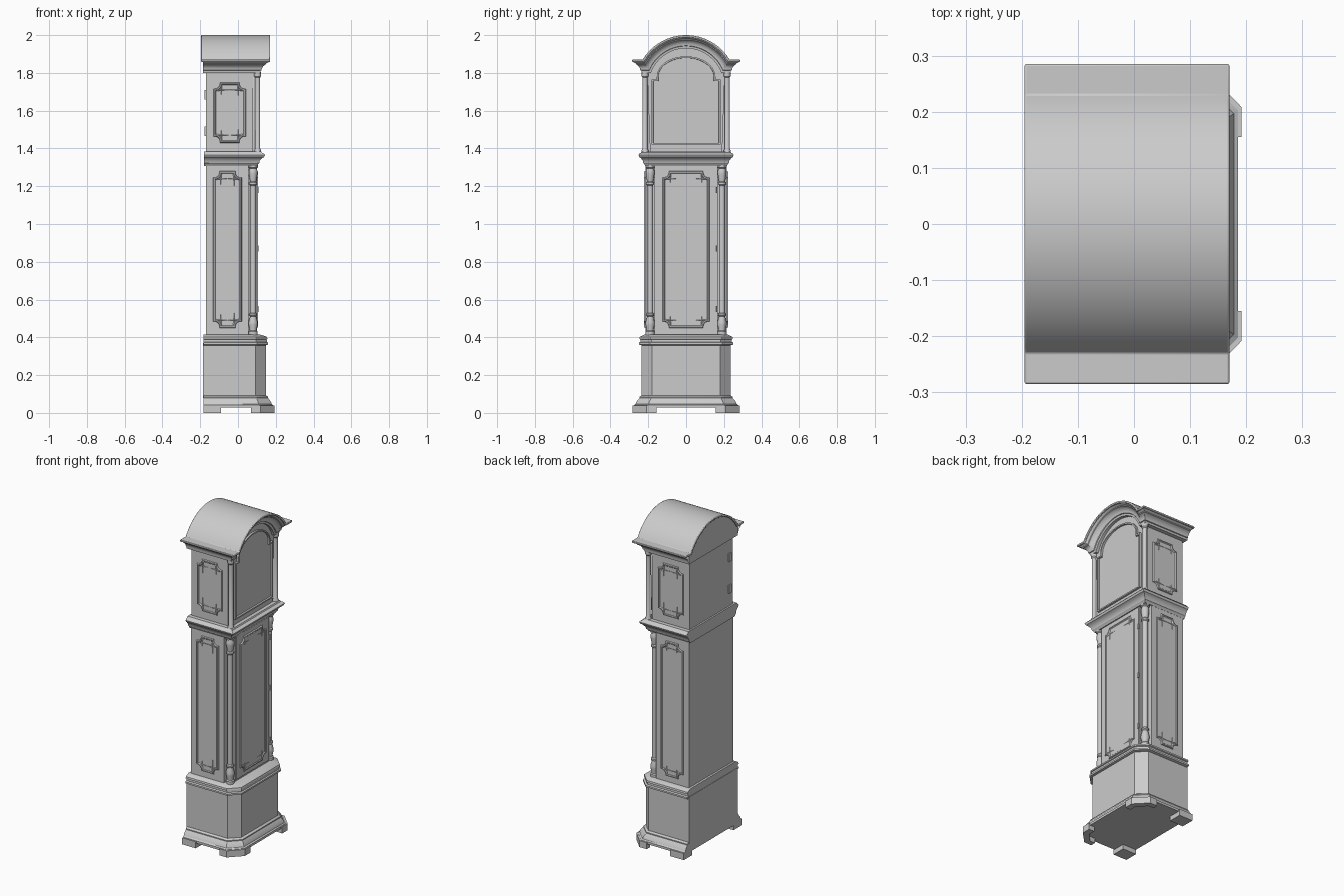
import bpy, bmesh, math

old = bpy.data.objects.get("Cube")
if old:
    bpy.data.objects.remove(old, do_unlink=True)

grey = bpy.data.materials.new("plain_grey")
grey.use_nodes = True
tone = (0.6, 0.6, 0.6, 1)
grey.diffuse_color = tone
grey.node_tree.nodes["Principled BSDF"].inputs["Base Color"].default_value = tone
parts = []


def finish(name, bm):
    bmesh.ops.recalc_face_normals(bm, faces=bm.faces)
    mesh = bpy.data.meshes.new(name)
    bm.to_mesh(mesh)
    bm.free()
    mesh.materials.append(grey)
    obj = bpy.data.objects.new(name, mesh)
    bpy.context.collection.objects.link(obj)
    parts.append(obj)
    return obj


def loft(name, rings, insets=()):
    """Join closed rings into a solid; insets are (thickness, depth) steps on the last cap."""
    bm = bmesh.new()
    loops = [[bm.verts.new(p) for p in ring] for ring in rings]
    n = len(loops[0])
    for a, b in zip(loops, loops[1:]):
        for i in range(n):
            j = (i + 1) % n
            bm.faces.new((a[i], a[j], b[j], b[i]))
    bm.faces.new(loops[0])
    cap = bm.faces.new(loops[-1])
    bmesh.ops.recalc_face_normals(bm, faces=bm.faces)
    for thickness, depth in insets:
        bmesh.ops.inset_region(bm, faces=[cap], thickness=thickness, depth=depth,
                               use_even_offset=True)
    return finish(name, bm)


# Ways of placing a flat outline (u, v) at distance d
def facing_front(u, v, d): return (d, u, v)
def facing_left(u, v, d): return (u, d, v)
def facing_right(u, v, d): return (u, -d, v)
def lying(u, v, d): return (u, v, d)


def prism(name, pts, place, near, far, insets=()):
    return loft(name, [[place(u, v, d) for u, v in pts] for d in (near, far)], insets)


def box(name, x, y, z):
    return prism(name, [(x[0], y[0]), (x[1], y[0]), (x[1], y[1]), (x[0], y[1])], lying, *z)


def stack(name, back, levels):
    """Solid from levels (z, front, half width, front chamfer)."""
    rings = []
    for z, f, w, c in levels:
        half = [(back, w), (f - c, w), (f, w - c)]
        rings.append([(x, -y, z) for x, y in half] + [(x, y, z) for x, y in reversed(half)])
    return loft(name, rings)


def lathe(name, x, y, profile, sides=20):
    turn = [2 * math.pi * i / sides for i in range(sides)]
    return loft(name, [[(x + r * math.cos(t), y + r * math.sin(t), z) for t in turn]
                       for r, z in profile])


def notched(u0, u1, v0, v1, r, s=0.006):
    """Rectangle whose corners are scooped out by stepped quarter circles."""
    hu, hv, cu, cv = (u1 - u0) / 2, (v1 - v0) / 2, (u0 + u1) / 2, (v0 + v1) / 2
    corner = [(hu - r - s, hv)]
    for i in range(9):
        t = math.pi / 2 * i / 8
        corner.append((hu - s - r * math.cos(t), hv - s - r * math.sin(t)))
    corner.append((hu, hv - r - s))
    back = corner[::-1]
    pts = corner + [(u, -v) for u, v in back]
    pts += [(-u, -v) for u, v in corner] + [(-u, v) for u, v in back]
    return [(cu + u, cv + v) for u, v in pts]


ARCH_Z, ARCH_R, EAVE, STEPS = 1.732, 0.198, 1.80, 32


def arch(w, h):
    """Shouldered arch line raised by h, from -y to +y."""
    r, z = ARCH_R + h, EAVE + h
    start = math.asin((z - ARCH_Z) / r)
    arc = [start + (math.pi - 2 * start) * i / STEPS for i in range(STEPS + 1)]
    return [(-w, z)] + [(-r * math.cos(t), ARCH_Z + r * math.sin(t)) for t in arc] + [(w, z)]


MOULD = [(0.003, 0.006), (0.006, 0), (0.004, -0.004)]

# Bracket feet
for side, s in (("left", 1), ("right", -1)):
    front = [(0.07, 0.282), (0.12, 0.282), (0.192, 0.208), (0.192, 0.155),
             (0.155, 0.155), (0.155, 0.195), (0.105, 0.25), (0.07, 0.25)]
    prism("front_foot_" + side, [(x, s * y) for x, y in front], lying, 0, 0.04)
    box("back_foot_" + side, (-0.182, -0.09), sorted((s * 0.2, s * 0.282)), (0, 0.04))

# Plinth with flared skirt and capping mould
stack("skirt", -0.182, [(0.028, 0.185, 0.275, 0.072), (0.042, 0.185, 0.275, 0.072),
                        (0.048, 0.178, 0.267, 0.07), (0.06, 0.174, 0.262, 0.068),
                        (0.078, 0.16, 0.247, 0.062), (0.084, 0.16, 0.247, 0.062),
                        (0.092, 0.15, 0.236, 0.057)])
stack("plinth", -0.185, [(0.08, 0.148, 0.235, 0.056), (0.37, 0.148, 0.235, 0.056)])
stack("plinth_mould", -0.183, [(0.358, 0.148, 0.235, 0.056), (0.362, 0.16, 0.25, 0.06),
                               (0.372, 0.16, 0.25, 0.06), (0.376, 0.153, 0.24, 0.058),
                               (0.388, 0.152, 0.24, 0.058), (0.391, 0.156, 0.247, 0.06),
                               (0.402, 0.153, 0.245, 0.058), (0.408, 0.14, 0.235, 0.055),
                               (0.415, 0.115, 0.22, 0.045)])

# Trunk, its door and side panels
box("trunk", (-0.17, 0.055), (-0.215, 0.215), (0.40, 1.33))
box("trunk_front", (0.05, 0.095), (-0.166, 0.166), (0.40, 1.33))
box("trunk_door", (0.09, 0.1), (-0.158, 0.158), (0.425, 1.305))
prism("door_panel", notched(-0.125, 0.125, 0.45, 1.28, 0.028), facing_front, 0.09, 0.101, MOULD)
for side, place in (("left", facing_left), ("right", facing_right)):
    prism("trunk_panel_" + side, notched(-0.132, 0.02, 0.45, 1.28, 0.028), place,
          0.205, 0.216, MOULD)
    prism("hood_panel_" + side, notched(-0.13, 0.042, 1.43, 1.75, 0.028), place,
          0.2, 0.211, MOULD)
for i, z in enumerate((0.55, 0.87, 1.18)):
    lathe("door_hinge_%d" % i, 0.103, 0.16, [(0.005, z - 0.015), (0.005, z + 0.015)], 10)

# Turned columns
trunk_column = [(0.024, 0.41), (0.024, 0.43), (0.019, 0.436), (0.019, 0.445), (0.024, 0.465),
                (0.024, 0.48), (0.016, 0.51), (0.021, 0.515), (0.021, 0.524), (0.016, 0.53),
                (0.016, 1.205), (0.021, 1.21), (0.021, 1.219), (0.016, 1.225), (0.023, 1.265),
                (0.023, 1.28), (0.018, 1.295), (0.025, 1.3), (0.025, 1.325)]
hood_column = [(0.018, 1.375), (0.018, 1.39), (0.013, 1.4), (0.013, 1.775),
               (0.018, 1.782), (0.018, 1.805)]
for side, s in (("left", 1), ("right", -1)):
    lathe("trunk_column_" + side, 0.08, s * 0.19, trunk_column)
    lathe("hood_column_" + side, 0.104, s * 0.217, hood_column)

# Waist mould between trunk and hood
stack("waist_mould", -0.18, [(1.308, 0.103, 0.216, 0), (1.318, 0.108, 0.221, 0),
                             (1.322, 0.112, 0.226, 0), (1.335, 0.115, 0.229, 0),
                             (1.35, 0.128, 0.24, 0), (1.354, 0.138, 0.247, 0),
                             (1.366, 0.143, 0.252, 0), (1.372, 0.138, 0.248, 0),
                             (1.378, 0.126, 0.238, 0), (1.385, 0.122, 0.234, 0)])

# Hood case with arched head
prism("hood", [(-0.21, 1.37)] + arch(0.21, 0.05) + [(0.21, 1.37)], facing_front, -0.17, 0.08)
prism("hood_front", [(-0.19, 1.37)] + arch(0.21, 0.03)[1:-1] + [(0.19, 1.37)],
      facing_front, 0.07, 0.1)

# Arched hood door with sunken pane
half = [(0.182, 1.42), (0.182, 1.765), (0.155, 1.765)]
half += [(0.155 * math.cos(t), 1.78 + 0.108 * math.sin(t))
         for t in (math.pi / 2 * i / 16 for i in range(16))]
door = half + [(0, 1.888)] + [(-y, z) for y, z in reversed(half)]
prism("hood_door", door, facing_front, 0.09, 0.112, [(0.008, 0), (0.001, -0.01)])

# Cornice swept round the sides and over the arch
profile = [(-0.03, 0), (0, 0), (0.002, 0.012), (0.007, 0.014), (0.008, 0.022), (0.014, 0.034),
           (0.026, 0.044), (0.03, 0.045), (0.031, 0.05), (0.042, 0.056), (0.046, 0.06)]
rings = []
for out, rise in profile:
    line, front = arch(0.235 + out, rise), 0.118 + out
    y, z = line[-1]
    rings.append([(-0.185, -y, z)] + [(front, u, v) for u, v in line] + [(-0.185, y, z)])
bm = bmesh.new()
loops = [[bm.verts.new(p) for p in ring] for ring in rings]
for a, b in zip(loops, loops[1:]):
    for i in range(len(a) - 1):
        bm.faces.new((a[i], a[i + 1], b[i + 1], b[i]))
finish("cornice", bm)

# Barrel roof slab with a rounded rim
outer, inner = arch(0.285, 0.07), arch(0.285, 0.058)
roof = prism("roof", outer + inner[::-1], facing_front, -0.195, 0.17)
bevel = roof.modifiers.new("rim", "BEVEL")
bevel.width, bevel.segments, bevel.limit_method = 0.003, 2, "ANGLE"
bevel.angle_limit = math.radians(50)
prism("roof_back", [(-0.235, 1.8)] + arch(0.235, 0.06) + [(0.235, 1.8)],
      facing_front, -0.185, -0.16)

# Hood back hinges
for i, z in enumerate((1.49, 1.685)):
    box("back_hinge_%d" % i, (-0.178, -0.165), (-0.19, -0.165), (z - 0.025, z + 0.025))

# Smooth rounded parts, keep hard edges
bpy.ops.object.select_all(action="DESELECT")
for obj in parts:
    obj.select_set(True)
bpy.context.view_layer.objects.active = parts[0]
bpy.ops.object.shade_smooth_by_angle(angle=math.radians(30))
